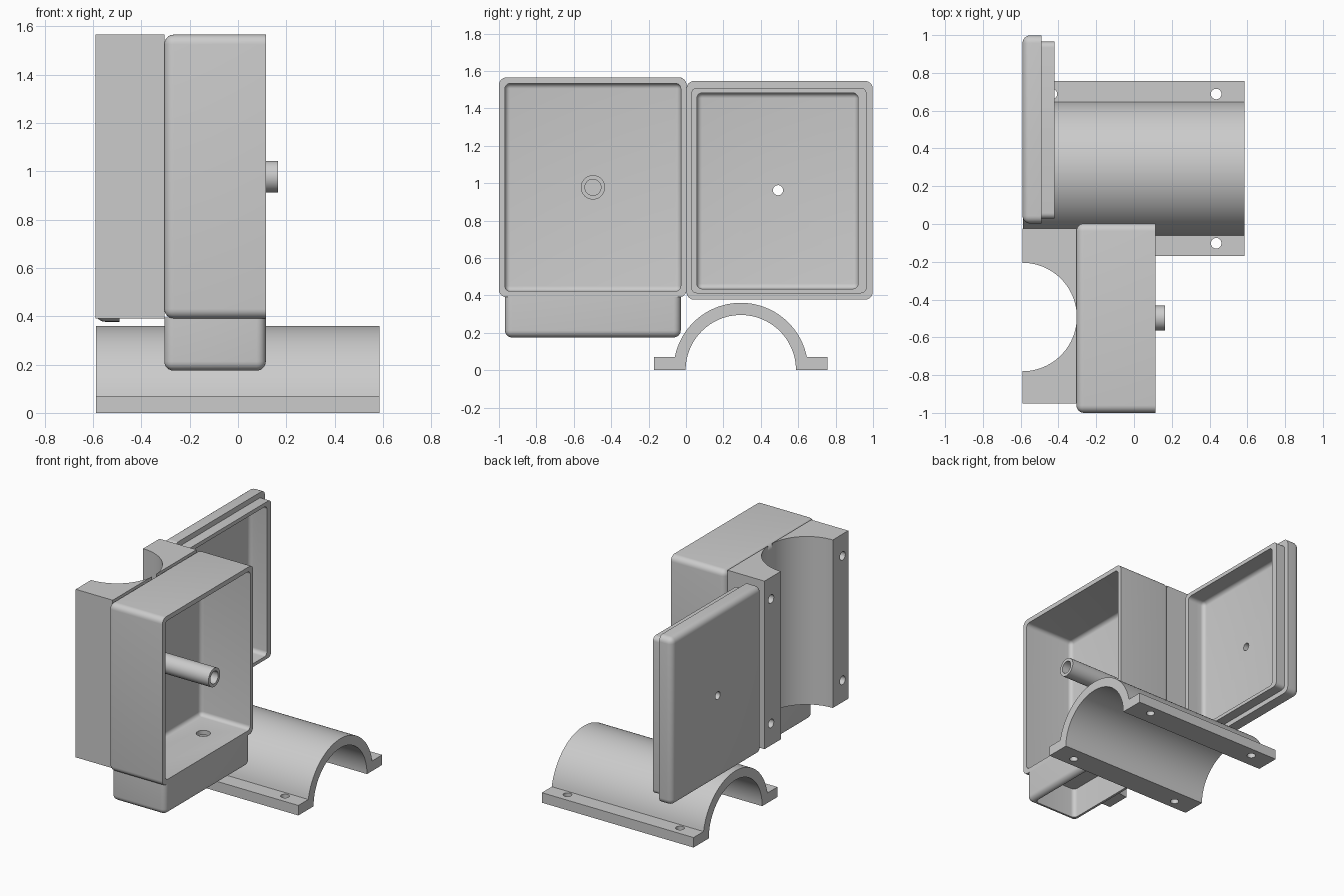
import bpy, bmesh, math
from mathutils import Matrix, Vector

old = bpy.data.objects.get("Cube")
if old:
    bpy.data.objects.remove(old, do_unlink=True)

GREY = (0.6, 0.6, 0.6, 1)
grey = bpy.data.materials.new("light_grey")
grey.use_nodes = True
grey.diffuse_color = GREY
grey.node_tree.nodes["Principled BSDF"].inputs["Base Color"].default_value = GREY


def make(name, bm):
    bmesh.ops.recalc_face_normals(bm, faces=bm.faces)
    mesh = bpy.data.meshes.new(name)
    bm.to_mesh(mesh)
    bm.free()
    mesh.materials.append(grey)
    ob = bpy.data.objects.new(name, mesh)
    bpy.context.collection.objects.link(ob)
    return ob


def block(name, lo, hi, axis=0, radius=0, round_end=True):
    """Box with rounded edges along an axis and, optionally, around its low end."""
    lo, hi = Vector(lo), Vector(hi)
    bm = bmesh.new()
    bmesh.ops.create_cube(bm, size=1)
    for v in bm.verts:
        v.co = Vector(lo[i] if v.co[i] < 0 else hi[i] for i in range(3))
    if radius:
        def chosen(e):
            a, b = (v.co[axis] for v in e.verts)
            return abs(a - b) > 1e-5 or (round_end and abs(a - lo[axis]) < 1e-5)
        bmesh.ops.bevel(bm, geom=[e for e in bm.edges if chosen(e)], offset=radius,
                        segments=6, profile=0.5, affect='EDGES')
    return make(name, bm)


def rod(name, start, length, radius, axis, sides=40):
    """Cylinder running from start in the positive direction of an axis."""
    direction = Vector([float(i == axis) for i in range(3)])
    turn = direction.to_track_quat('Z', 'Y').to_matrix().to_4x4()
    centre = Matrix.Translation(Vector(start) + direction * length / 2)
    bm = bmesh.new()
    bmesh.ops.create_cone(bm, cap_ends=True, segments=sides, radius1=radius,
                          radius2=radius, depth=length, matrix=centre @ turn)
    return make(name, bm)


def cut(ob, cutters):
    for c in cutters:
        mod = ob.modifiers.new("cut", 'BOOLEAN')
        mod.operation, mod.solver, mod.object = 'DIFFERENCE', 'EXACT', c
    bpy.context.view_layer.update()
    result = ob.evaluated_get(bpy.context.evaluated_depsgraph_get())
    mesh = bpy.data.meshes.new_from_object(result)
    ob.modifiers.clear()
    ob.data = mesh
    for c in cutters:
        bpy.data.objects.remove(c, do_unlink=True)
    return ob


parts = []
MID_Y, MID_Z = -0.4975, 0.9775
BOLT_SIDE, BOLT_END = 0.395, 0.435

# Open enclosure with two cable holes in its floor
box = block("enclosure", (-0.305, -1, 0.39), (0.115, 0.003, 1.565), radius=0.04)
cavity = block("cavity", (-0.27, -0.968, 0.422), (0.3, -0.028, 1.533), radius=0.028)
cable_holes = [rod("hole", (-0.095, MID_Y + s * 0.25, 0.3), 0.2, 0.045, 2) for s in (-1, 1)]
parts.append(cut(box, [cavity] + cable_holes))

# Hood around the cable holes, open below
hood = block("cable_hood", (-0.305, -0.968, 0.175), (0.115, -0.028, 0.395), axis=2, radius=0.038)
opening = block("opening", (-0.265, -0.928, 0), (0.075, -0.068, 0.6), axis=2,
                radius=0.03, round_end=False)
parts.append(cut(hood, [opening]))

# Hollow post for the lid screw
post = rod("screw_post", (-0.28, MID_Y, MID_Z), 0.445, 0.065, 0)
parts.append(cut(post, [rod("bore", (-0.22, MID_Y, MID_Z), 0.6, 0.043, 0)]))

# Pole saddle behind the enclosure
saddle = block("pole_saddle", (-0.59, -0.95, 0.39), (-0.304, -0.025, 1.565))
channel = rod("channel", (-0.59, -0.4925, 0), 2, 0.287, 2, 96)
bolts = [rod("bolt", (-0.7, -0.4925 + a * BOLT_SIDE, MID_Z + b * BOLT_END), 0.36, 0.03, 0)
         for a in (-1, 1) for b in (-1, 1)]
parts.append(cut(saddle, [channel] + bolts))

# Lid: rounded plate and inner lip, hollowed together, with a screw hole
plate = block("lid_plate", (-0.59, 0.003, 0.377), (-0.49, 0.998, 1.546), radius=0.04)
lip = block("lid_lip", (-0.495, 0.028, 0.411), (-0.42, 0.965, 1.509), radius=0.03,
            round_end=False)
for ob in (plate, lip):
    hollow = block("hollow", (-0.555, 0.058, 0.435), (0, 0.92, 1.482), radius=0.028)
    hole = rod("hole", (-0.7, 0.492, 0.962), 0.4, 0.027, 0)
    parts.append(cut(ob, [hollow, hole]))

# Half-round pole clamp with flat bolt flanges, extruded along x
C_Y, R_OUT, R_IN, FLANGE, THICK = 0.293, 0.36, 0.295, 0.463, 0.07
start = math.asin(THICK / R_OUT)
N = 48
outer = [start + (math.pi - 2 * start) * i / N for i in range(N + 1)]
inner = [math.pi * (1 - i / N) for i in range(N + 1)]
outline = [(FLANGE, 0), (FLANGE, THICK)]
outline += [(R_OUT * math.cos(a), R_OUT * math.sin(a)) for a in outer]
outline += [(-FLANGE, THICK), (-FLANGE, 0)]
outline += [(R_IN * math.cos(a), R_IN * math.sin(a)) for a in inner]
bm = bmesh.new()
face = bm.faces.new([bm.verts.new((-0.588, C_Y + y, z)) for y, z in outline])
swept = bmesh.ops.extrude_face_region(bm, geom=[face], use_keep_orig=True)
bmesh.ops.translate(bm, vec=(1.174, 0, 0),
                    verts=[g for g in swept["geom"] if isinstance(g, bmesh.types.BMVert)])
clamp = make("pole_clamp", bm)
bolts = [rod("bolt", (a * BOLT_END, C_Y + b * BOLT_SIDE, -0.1), 0.3, 0.028, 2)
         for a in (-1, 1) for b in (-1, 1)]
parts.append(cut(clamp, bolts))

# Smooth the curved surfaces, keep edges crisp
bpy.ops.object.select_all(action='DESELECT')
for ob in parts:
    ob.select_set(True)
bpy.context.view_layer.objects.active = parts[0]
bpy.ops.object.shade_smooth_by_angle(angle=math.radians(30))
